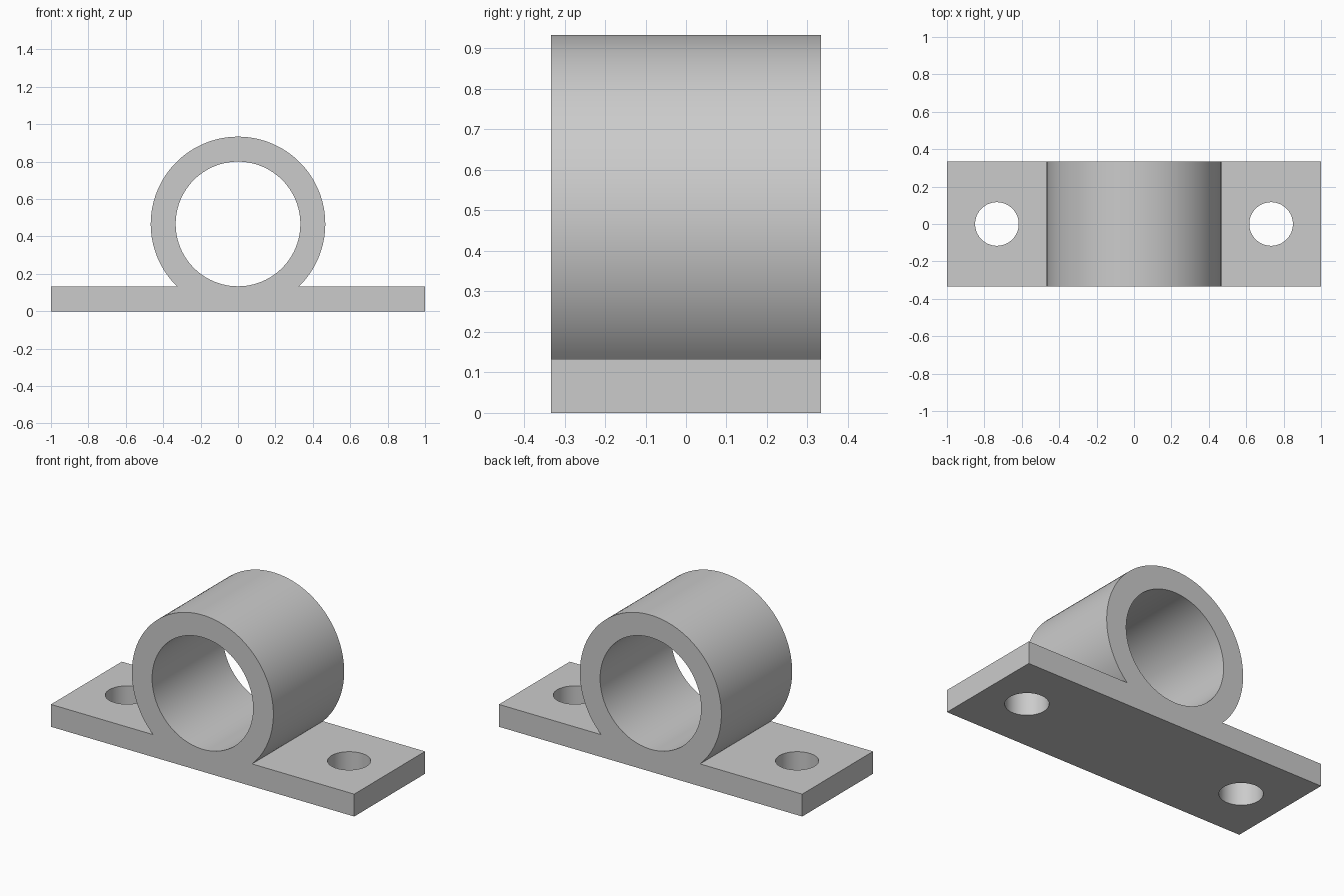
import bpy, bmesh
from math import asin, cos, sin, pi, radians

old = bpy.data.objects.get("Cube")
if old:
    bpy.data.objects.remove(old, do_unlink=True)

DEPTH = 0.667          # front to back
PLATE = 0.1333         # base plate thickness
OUTER, BORE = 0.4667, 0.3333
HOLE_X, HOLE_R = 0.733, 0.1165
SEGMENTS = 96

grey = bpy.data.materials.new("plain grey")
grey.use_nodes = True
colour = (0.6, 0.6, 0.6, 1)
grey.diffuse_color = colour
grey.node_tree.nodes["Principled BSDF"].inputs["Base Color"].default_value = colour


def cutter(name, radius, depth, location, rotation=(0, 0, 0)):
    bpy.ops.mesh.primitive_cylinder_add(vertices=SEGMENTS, radius=radius, depth=depth,
                                        location=location, rotation=rotation)
    obj = bpy.context.object
    obj.name = name
    obj.hide_render = True
    obj.data.materials.append(grey)
    return obj


# Front outline: flat plate with the ring's outer arc rising from its top
start = asin((PLATE - OUTER) / OUTER)
sweep = pi - 2 * start
outline = [(-1, PLATE), (-1, 0), (1, 0), (1, PLATE)]
for i in range(SEGMENTS + 1):
    a = start + sweep * i / SEGMENTS
    outline.append((OUTER * cos(a), OUTER + OUTER * sin(a)))

bm = bmesh.new()
front = bm.faces.new([bm.verts.new((x, -DEPTH / 2, z)) for x, z in outline])
extruded = bmesh.ops.extrude_face_region(bm, geom=[front])["geom"]
bmesh.ops.translate(bm, vec=(0, DEPTH, 0),
                    verts=[v for v in extruded if isinstance(v, bmesh.types.BMVert)])
bmesh.ops.recalc_face_normals(bm, faces=bm.faces)
mesh = bpy.data.meshes.new("ring_bracket")
bm.to_mesh(mesh)
bm.free()
mesh.materials.append(grey)
bracket = bpy.data.objects.new("ring_bracket", mesh)
bpy.context.collection.objects.link(bracket)

# Ring bore and the two mounting holes
cutters = [cutter("bore_cutter", BORE, 1, (0, 0, OUTER), (pi / 2, 0, 0))]
for side, sign in (("left", 1), ("right", -1)):
    cutters.append(cutter(side + "_hole_cutter", HOLE_R, 0.5, (sign * HOLE_X, 0, PLATE / 2)))

bpy.ops.object.select_all(action='DESELECT')
bracket.select_set(True)
bpy.context.view_layer.objects.active = bracket
for obj in cutters:
    cut = bracket.modifiers.new(obj.name, 'BOOLEAN')
    cut.operation = 'DIFFERENCE'
    cut.solver = 'EXACT'
    cut.object = obj
    bpy.ops.object.modifier_apply(modifier=cut.name)
    bpy.data.objects.remove(obj, do_unlink=True)

# Smooth curved walls, sharp rims
bpy.ops.object.shade_smooth_by_angle(angle=radians(30))
